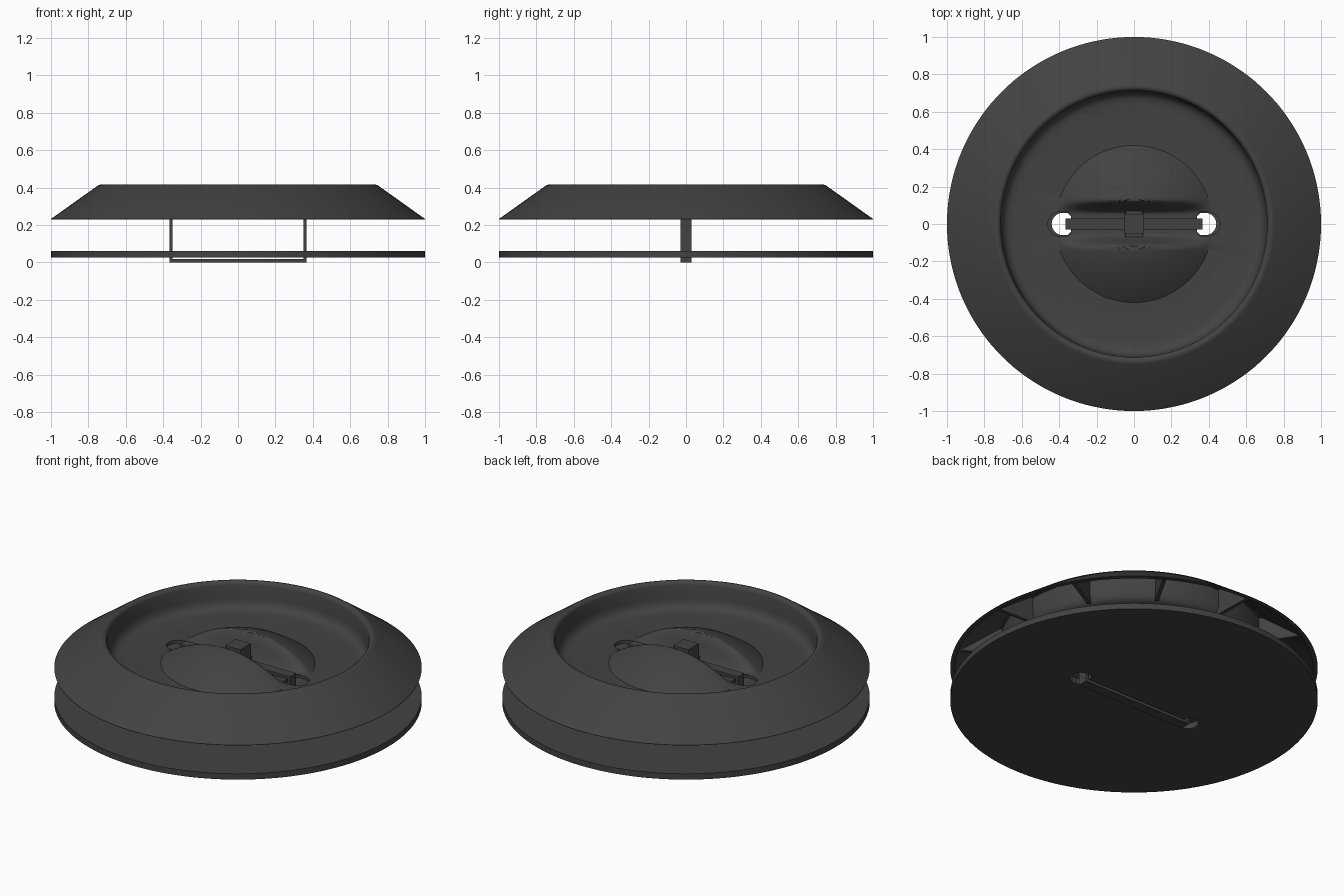
import bpy, bmesh, math

if "Cube" in bpy.data.objects:
    bpy.data.objects.remove(bpy.data.objects["Cube"])

SEG = 144
mat = bpy.data.materials.new("dark_plastic")
mat.diffuse_color = (0.055, 0.055, 0.055, 1)
mat.use_nodes = True
mat.node_tree.nodes["Principled BSDF"].inputs["Base Color"].default_value = mat.diffuse_color


def finish(name, bm, smooth=None):
    bmesh.ops.recalc_face_normals(bm, faces=bm.faces)
    me = bpy.data.meshes.new(name)
    bm.to_mesh(me)
    bm.free()
    ob = bpy.data.objects.new(name, me)
    bpy.context.collection.objects.link(ob)
    me.materials.append(mat)
    if smooth:
        bpy.ops.object.select_all(action='DESELECT')
        ob.select_set(True)
        bpy.context.view_layer.objects.active = ob
        bpy.ops.object.shade_smooth_by_angle(angle=math.radians(smooth))
    return ob


def revolve(name, profile, height=lambda x, y: 0.0, smooth=35):
    """Revolve an (r, z) section that starts and ends on the axis; height() adds relief."""
    bm = bmesh.new()
    first = bm.verts.new((0, 0, profile[0][1]))
    last = bm.verts.new((0, 0, profile[-1][1]))
    rings = []
    for r, z in profile[1:-1]:
        ring = []
        for i in range(SEG):
            a = 2 * math.pi * i / SEG
            x, y = r * math.cos(a), r * math.sin(a)
            ring.append(bm.verts.new((x, y, z + height(x, y))))
        rings.append(ring)
    for i in range(SEG):
        j = (i + 1) % SEG
        bm.faces.new((first, rings[0][i], rings[0][j]))
        bm.faces.new((last, rings[-1][j], rings[-1][i]))
        for a, b in zip(rings, rings[1:]):
            bm.faces.new((a[i], b[i], b[j], a[j]))
    return finish(name, bm, smooth)


def box(name, x0, x1, y0, y1, z0, z1):
    bm = bmesh.new()
    bmesh.ops.create_cube(bm, size=1)
    for v in bm.verts:
        v.co = ((x0 + x1) / 2 + v.co.x * (x1 - x0), (y0 + y1) / 2 + v.co.y * (y1 - y0),
                (z0 + z1) / 2 + v.co.z * (z1 - z0))
    return finish(name, bm)


def extrude_polygon(bm, pts, vec):
    f = bm.faces.new([bm.verts.new(p) for p in pts])
    g = bmesh.ops.extrude_face_region(bm, geom=[f])
    bmesh.ops.translate(bm, vec=vec, verts=[v for v in g['geom'] if isinstance(v, bmesh.types.BMVert)])
    if not f.is_valid or f not in bm.faces:
        return


def cut_slots(ob, cx, rad, z0, z1):
    """Round-ended openings on both sides for the strap."""
    bm = bmesh.new()
    for s in (1, -1):
        pts = []
        for i in range(25):
            a = -math.pi / 2 + math.pi * i / 24
            pts.append((s * (cx + rad * math.cos(a)), rad * math.sin(a), z0))
        pts += [(s * 0.355, rad, z0), (s * 0.338, rad * 0.7, z0),
                (s * 0.338, -rad * 0.7, z0), (s * 0.355, -rad, z0)]
        lo = [bm.verts.new(p) for p in pts]
        hi = [bm.verts.new((p[0], p[1], z1)) for p in pts]
        bm.faces.new(lo)
        bm.faces.new(hi)
        n = len(pts)
        for i in range(n):
            bm.faces.new((lo[i], lo[(i + 1) % n], hi[(i + 1) % n], hi[i]))
    cutter = finish(ob.name + "_slot_cutter", bm)
    cutter.hide_render = True
    cutter.hide_viewport = True
    m = ob.modifiers.new("slots", 'BOOLEAN')
    m.operation, m.solver, m.object = 'DIFFERENCE', 'EXACT', cutter


# Split dome relief: a shallow dome with a groove along x
def dome(x, y):
    q = (x * x + y * y) / 0.42 ** 2
    if q >= 1:
        return 0.0
    t = min(1, max(0, (abs(y) - 0.055) / 0.075))
    return 0.155 * (1 - q) * t * t * (3 - 2 * t)


# Lid: sloped skirt, raised rim, recessed floor with split dome
floor_r = [0.015 * i for i in range(1, 29)]
section = [(0, 0.26)] + [(r, 0.26) for r in floor_r]
section += [(0.64, 0.26), (0.67, 0.264), (0.69, 0.275), (0.703, 0.295), (0.708, 0.32),
            (0.712, 0.395), (0.717, 0.407), (0.727, 0.414), (0.738, 0.415), (0.75, 0.41),
            (1.0, 0.232), (1.0, 0.23), (0.975, 0.23), (0.745, 0.394), (0.729, 0.394),
            (0.726, 0.29), (0.715, 0.262), (0.695, 0.245), (0.66, 0.24)]
section += [(r, 0.24) for r in reversed(floor_r)] + [(0, 0.24)]
lid = revolve("lid", section, dome)
cut_slots(lid, 0.395, 0.065, 0.2, 0.34)

# Base disc
base = revolve("base_disc", [(0, 0.06), (0.5, 0.06), (1, 0.06), (1, 0.025), (0.5, 0.025), (0, 0.025)])
cut_slots(base, 0.38, 0.06, -0.05, 0.12)

# Radial ribs under the skirt
bm = bmesh.new()
for k in range(12):
    a = k * math.pi / 6
    c, s = math.cos(a), math.sin(a)
    sides = []
    for t in (-0.01, 0.01):
        sides.append([bm.verts.new((r * c - t * s, r * s + t * c, z)) for r, z in
                      ((0.715, 0.245), (0.965, 0.24), (0.745, 0.397), (0.72, 0.397))])
    p, q = sides
    bm.faces.new(p)
    bm.faces.new(q)
    for i in range(4):
        j = (i + 1) % 4
        bm.faces.new((p[i], p[j], q[j], q[i]))
finish("skirt_ribs", bm)

# Strap loop through both discs, with its centre lock block
box("strap_bottom", -0.365, 0.365, -0.03, 0.03, 0.0, 0.018)
box("strap_top", -0.365, 0.365, -0.03, 0.03, 0.268, 0.285)
for side, s in (("left", -1), ("right", 1)):
    xs = sorted((s * 0.35, s * 0.365))
    box("strap_leg_" + side, xs[0], xs[1], -0.03, 0.03, 0.01, 0.28)
box("strap_lock", -0.05, 0.05, -0.05, 0.05, 0.27, 0.37)
box("lock_plate", -0.045, 0.045, -0.07, 0.07, 0.255, 0.285)
